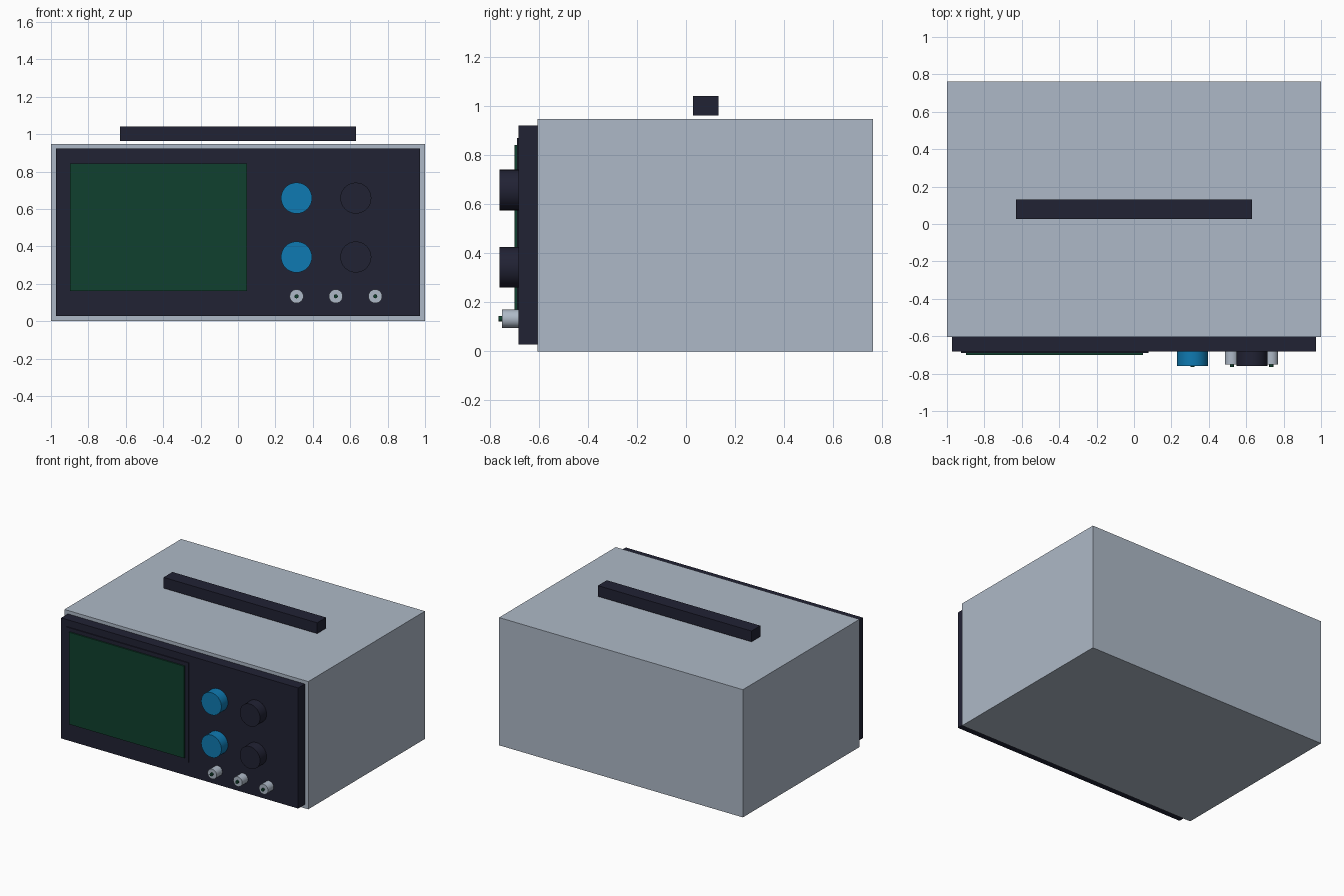
import bpy
import math

if "Cube" in bpy.data.objects:
    bpy.data.objects.remove(bpy.data.objects["Cube"])


def material(name, rgb):
    m = bpy.data.materials.new(name)
    m.diffuse_color = (*rgb, 1)
    m.use_nodes = True
    m.node_tree.nodes["Principled BSDF"].inputs["Base Color"].default_value = m.diffuse_color
    return m


GREY = material("light grey", (0.423, 0.485, 0.571))
DARK = material("dark navy", (0.0152, 0.0160, 0.0343))
GREEN = material("screen green", (0.0052, 0.0513, 0.0273))
BLUE = material("blue", (0.0048, 0.195, 0.445))


def box(name, x, y, z, mat):
    """Box from (min, max) ranges on each axis."""
    bpy.ops.mesh.primitive_cube_add(size=1, location=[sum(r) / 2 for r in (x, y, z)])
    ob = bpy.context.object
    ob.name = name
    ob.scale = [r[1] - r[0] for r in (x, y, z)]
    bpy.ops.object.transform_apply(location=False, rotation=False, scale=True)
    ob.data.materials.append(mat)


def dial(name, x, z, radius, y_back, y_front, mat, sides=32):
    """Cylinder sticking out of the front panel along -y."""
    bpy.ops.mesh.primitive_cylinder_add(
        vertices=sides, radius=radius, depth=y_back - y_front,
        location=(x, (y_back + y_front) / 2, z), rotation=(math.pi / 2, 0, 0))
    ob = bpy.context.object
    ob.name = name
    ob.data.materials.append(mat)
    bpy.ops.object.shade_smooth_by_angle(angle=math.radians(40))


# Case, front panel and carrying handle
box("case", (-1, 1), (-0.605, 0.762), (0, 0.947), GREY)
box("front_panel", (-0.972, 0.972), (-0.683, -0.605), (0.028, 0.922), DARK)
box("handle", (-0.63, 0.63), (0.028, 0.132), (0.962, 1.042), DARK)

# Screen and its surround
box("screen_bezel", (-0.925, 0.078), (-0.69, -0.68), (0.132, 0.87), DARK)
box("screen", (-0.898, 0.048), (-0.70, -0.685), (0.16, 0.842), GREEN)

# Two columns of control knobs
for x, mat, label in ((0.313, BLUE, "blue"), (0.63, DARK, "dark")):
    for z, row in ((0.343, "lower"), (0.658, "upper")):
        dial(f"{label}_knob_{row}", x, z, 0.083, -0.68, -0.76, mat)

# Input sockets with centre pins
for i, x in enumerate((0.313, 0.523, 0.734), 1):
    dial(f"socket_{i}", x, 0.133, 0.037, -0.68, -0.75, GREY, 24)
    dial(f"socket_pin_{i}", x, 0.133, 0.011, -0.74, -0.764, GREEN, 12)
